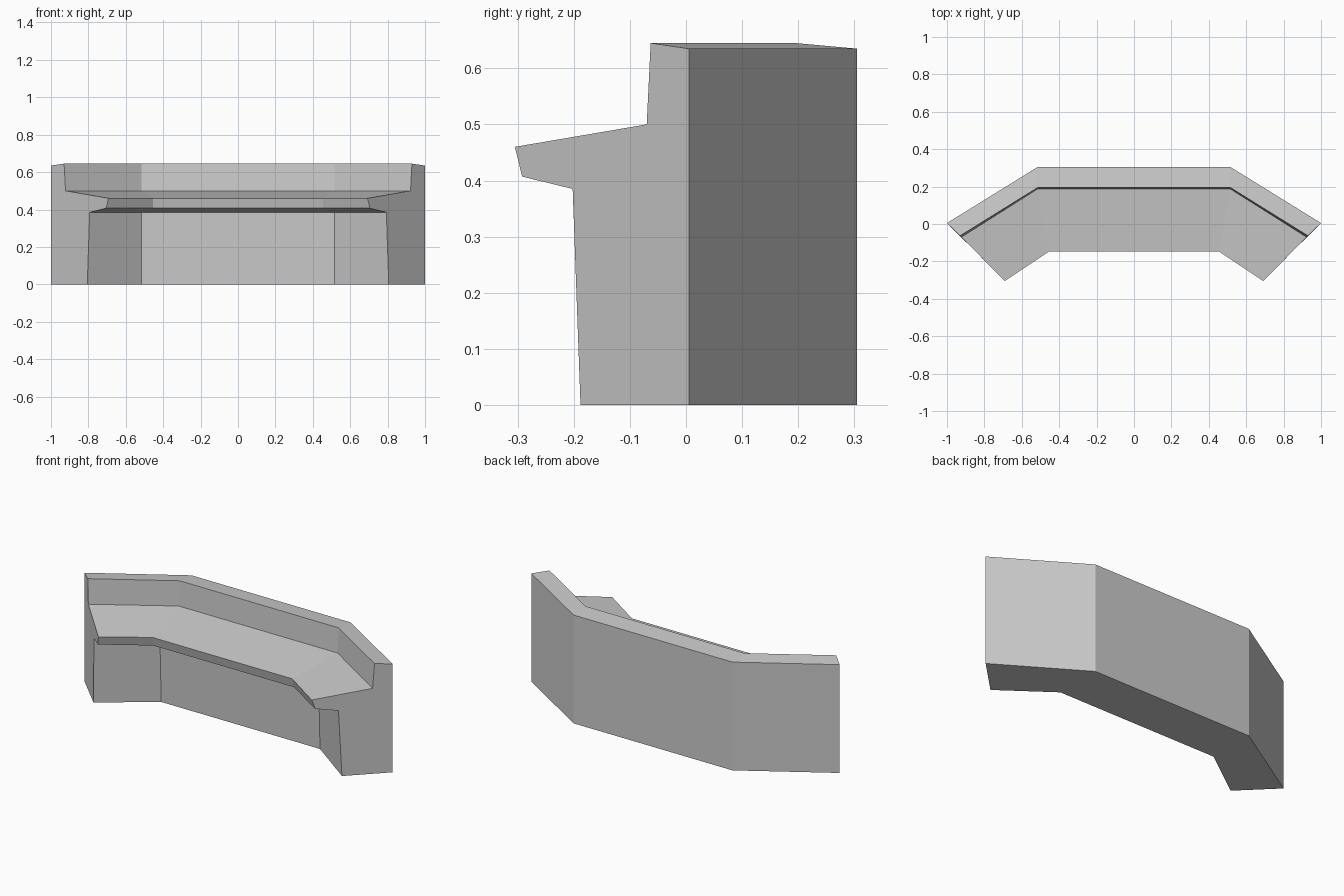
import bpy
import bmesh

cube = bpy.data.objects.get("Cube")
if cube:
    bpy.data.objects.remove(cube, do_unlink=True)

# One plain grey for the whole bench
grey = bpy.data.materials.new("plain grey")
grey.use_nodes = True
colour = (0.6, 0.6, 0.6, 1)
grey.diffuse_color = colour
grey.node_tree.nodes["Principled BSDF"].inputs["Base Color"].default_value = colour

# Cross-section at the open end and at the bend, in the same order
end_section = [
    (1.0, 0.005, 0), (1.0, 0.005, 0.635),              # back wall
    (0.93, -0.063, 0.645), (0.922, -0.07, 0.50),       # backrest
    (0.692, -0.305, 0.46), (0.705, -0.292, 0.407),     # seat lip
    (0.793, -0.202, 0.385), (0.806, -0.188, 0),        # base front
]
bend_section = [
    (0.515, 0.305, 0), (0.515, 0.305, 0.635),
    (0.515, 0.195, 0.645), (0.515, 0.187, 0.50),
    (0.453, -0.146, 0.46), (0.455, -0.134, 0.407),
    (0.515, 0.012, 0.385), (0.515, 0.024, 0),
]


def mirrored(section):
    return [(-x, y, z) for x, y, z in section]


def loft(name, sections):
    """Skin neighbouring sections and cap both ends."""
    bm = bmesh.new()
    rings = [[bm.verts.new(p) for p in s] for s in sections]
    for a, b in zip(rings, rings[1:]):
        for i in range(len(a)):
            j = (i + 1) % len(a)
            bm.faces.new((a[i], a[j], b[j], b[i]))
    bm.faces.new(rings[0])
    bm.faces.new(rings[-1])
    bmesh.ops.recalc_face_normals(bm, faces=bm.faces)
    mesh = bpy.data.meshes.new(name)
    bm.to_mesh(mesh)
    bm.free()
    mesh.materials.append(grey)
    obj = bpy.data.objects.new(name, mesh)
    bpy.context.collection.objects.link(obj)
    return obj


# Three-sided bench: left wing, straight middle, right wing
loft("angled_bench", [end_section, bend_section,
                      mirrored(bend_section), mirrored(end_section)])
